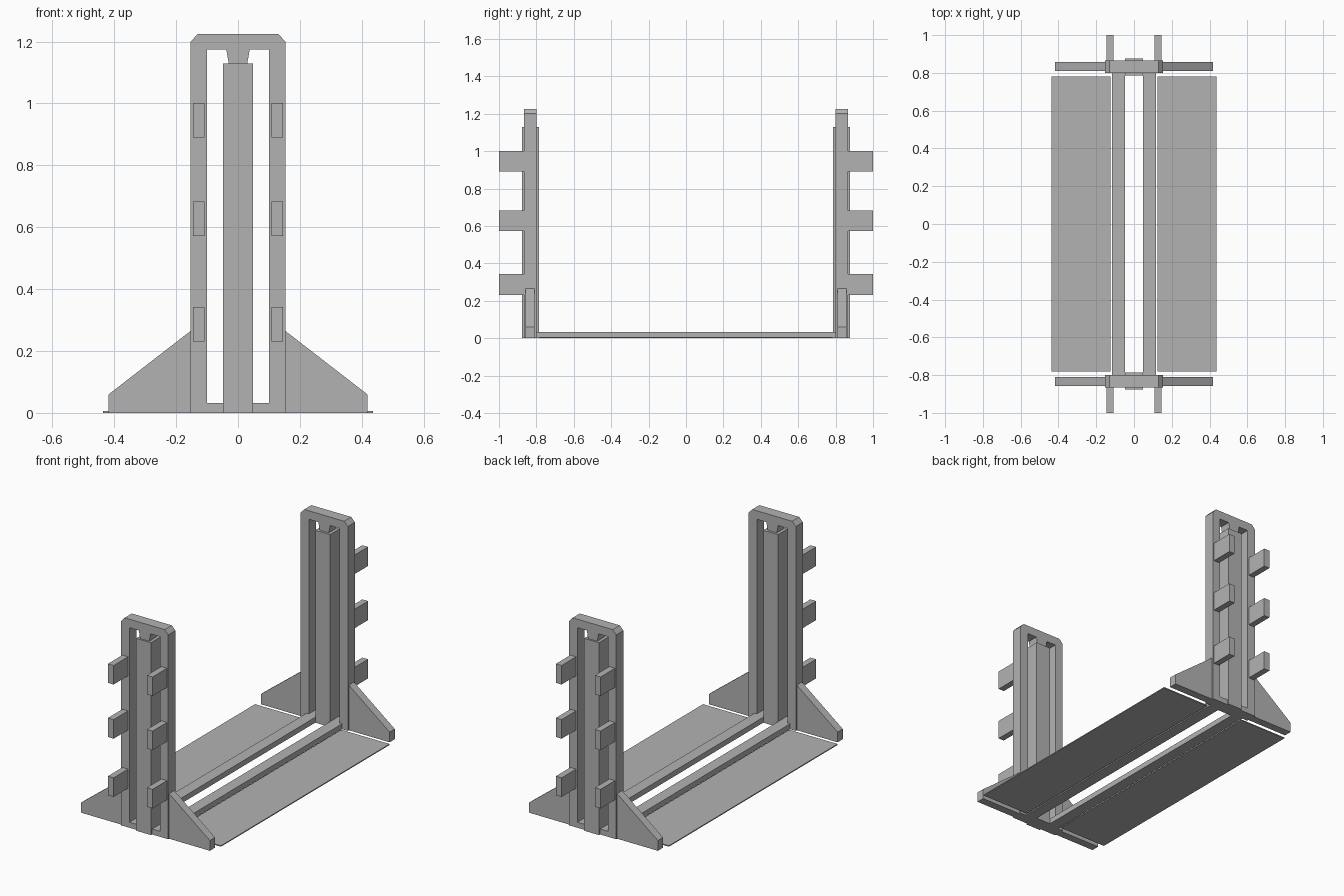
import bpy
import bmesh

default = bpy.data.objects.get("Cube")
if default:
    bpy.data.objects.remove(default, do_unlink=True)

GREY = (0.45, 0.45, 0.45, 1.0)
grey = bpy.data.materials.new("plain grey")
grey.diffuse_color = GREY
grey.use_nodes = True
grey.node_tree.nodes["Principled BSDF"].inputs["Base Color"].default_value = GREY


def prism(name, profile, y0, y1):
    """Extrude an (x, z) outline along y."""
    bm = bmesh.new()
    face = bm.faces.new([bm.verts.new((x, y0, z)) for x, z in profile])
    ext = bmesh.ops.extrude_face_region(bm, geom=[face])
    moved = [v for v in ext["geom"] if isinstance(v, bmesh.types.BMVert)]
    bmesh.ops.translate(bm, verts=moved, vec=(0, y1 - y0, 0))
    bmesh.ops.recalc_face_normals(bm, faces=bm.faces)
    mesh = bpy.data.meshes.new(name)
    bm.to_mesh(mesh)
    bm.free()
    mesh.materials.append(grey)
    obj = bpy.data.objects.new(name, mesh)
    bpy.context.collection.objects.link(obj)
    return obj


def box(name, x0, x1, y0, y1, z0, z1):
    return prism(name, [(x0, z0), (x1, z0), (x1, z1), (x0, z1)], y0, y1)


# Half outline of the arch: post, chamfered top and tapered stub over the column
half_arch = [(0.153, 0), (0.153, 1.2), (0.13, 1.225)]
half_inner = [(0.03, 1.13), (0.038, 1.175), (0.1, 1.175), (0.1, 0)]
arch = half_arch + [(-x, z) for x, z in reversed(half_arch)]
arch += [(-x, z) for x, z in reversed(half_inner)] + half_inner

gusset = [(0.153, 0), (0.418, 0), (0.418, 0.06), (0.153, 0.265)]

# End towers
for end, s in (("front", -1), ("back", 1)):
    prism(end + "_arch", arch, s * 0.80, s * 0.866)
    box(end + "_column", -0.048, 0.048, s * 0.786, s * 0.876, 0, 1.13)
    for side, m in (("left", 1), ("right", -1)):
        tag = f"{end}_{side}_"
        box(tag + "sill", m * 0.048, m * 0.1, s * 0.80, s * 0.866, 0, 0.032)
        prism(tag + "gusset", [(m * x, z) for x, z in gusset], s * 0.81, s * 0.858)
        for i, z in enumerate((0.23, 0.572, 0.89)):
            box(f"{tag}peg_{i + 1}", m * 0.108, m * 0.145, s * 0.866, s, z, z + 0.112)

# Base rails and thin floor plates joining the two ends
for side, m in (("left", 1), ("right", -1)):
    box(side + "_rail", m * 0.048, m * 0.116, -0.80, 0.80, 0, 0.032)
    box(side + "_floor_plate", m * 0.124, m * 0.437, -0.782, 0.782, 0, 0.006)
